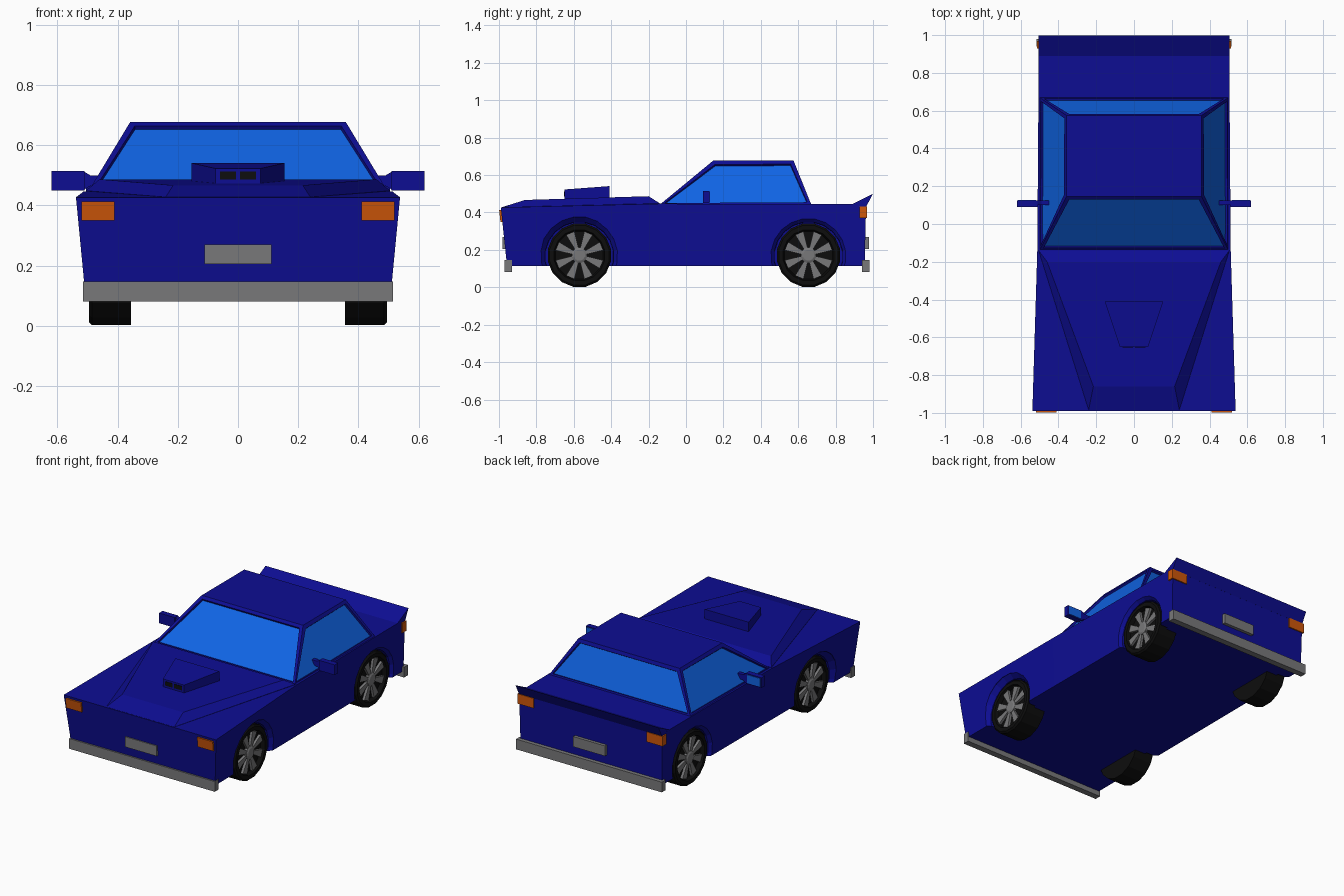
import bpy, bmesh, math
from mathutils import Vector

if "Cube" in bpy.data.objects:
    bpy.data.objects.remove(bpy.data.objects["Cube"])


def material(name, rgb):
    m = bpy.data.materials.new(name)
    m.diffuse_color = (*rgb, 1)
    m.use_nodes = True
    m.node_tree.nodes["Principled BSDF"].inputs["Base Color"].default_value = m.diffuse_color
    return m


BLUE = material("body_blue", (0.004, 0.004, 0.29))
GLASS = material("glass_blue", (0.005, 0.127, 0.78))
ORANGE = material("lamp_orange", (0.62, 0.095, 0.003))
GREY = material("trim_grey", (0.19, 0.19, 0.195))
BLACK = material("tyre_black", (0.004, 0.004, 0.004))


def finish(name, bm, *mats):
    bmesh.ops.recalc_face_normals(bm, faces=bm.faces)
    me = bpy.data.meshes.new(name)
    bm.to_mesh(me)
    bm.free()
    for m in mats:
        me.materials.append(m)
    ob = bpy.data.objects.new(name, me)
    bpy.context.collection.objects.link(ob)
    return ob


def skin(bm, rings):
    """Join rings of points into a closed solid."""
    vs = [[bm.verts.new(p) for p in r] for r in rings]
    n = len(vs[0])
    for a, b in zip(vs, vs[1:]):
        for i in range(n):
            j = (i + 1) % n
            bm.faces.new((a[i], a[j], b[j], b[i]))
    bm.faces.new(vs[0])
    bm.faces.new(vs[-1])


def solid(name, rings, *mats):
    bm = bmesh.new()
    skin(bm, rings)
    return finish(name, bm, *mats)


def box(name, x, y, z, mat):
    return solid(name, [[(x[0], y[0], h), (x[1], y[0], h), (x[1], y[1], h), (x[0], y[1], h)]
                        for h in z], mat)


def circle(x, y, z, r, n):
    return [(x, y + r * math.cos(math.tau * (i + .5) / n), z + r * math.sin(math.tau * (i + .5) / n))
            for i in range(n)]


WHEEL_Y = (-0.57, 0.655)

# lower body: cross sections of (y bottom, y top, half width bottom, half width top, z top)
sections = [(-0.957, -0.99, 0.508, 0.538, 0.427), (-0.14, -0.14, 0.505, 0.512, 0.447),
            (0.66, 0.66, 0.502, 0.506, 0.445), (0.955, 0.963, 0.50, 0.505, 0.445)]
body = solid("lower_body", [[(-wb, yb, 0.115), (wb, yb, 0.115), (wt, yt, zt), (-wt, yt, zt)]
                            for yb, yt, wb, wt, zt in sections], BLUE)

# wheel arches with a sloping lip
for y in WHEEL_Y:
    for s in (-1, 1):
        cutter = solid("arch_cutter", [circle(s * x, y, 0.165, r, 20) for x, r in
                                       ((0.43, 0.183), (0.485, 0.185), (0.515, 0.212), (0.6, 0.225))], BLUE)
        cutter.hide_render = True
        mod = body.modifiers.new("arch", 'BOOLEAN')
        mod.operation, mod.solver, mod.object = 'DIFFERENCE', 'EXACT', cutter
        bpy.context.view_layer.objects.active = body
        bpy.ops.object.modifier_apply(modifier=mod.name)
        bpy.data.objects.remove(cutter)

# raised bonnet panel
solid("bonnet", [[(-0.24, -0.975, 0.40), (0.24, -0.975, 0.40), (0.505, -0.14, 0.40), (-0.505, -0.14, 0.40)],
                 [(-0.24, -0.985, 0.428), (0.24, -0.985, 0.428), (0.505, -0.14, 0.449), (-0.505, -0.14, 0.449)],
                 [(-0.215, -0.86, 0.467), (0.215, -0.86, 0.467), (0.46, -0.20, 0.487), (-0.46, -0.20, 0.487)]],
      BLUE)

# bonnet scoop with two dark intakes
solid("bonnet_scoop", [[(-0.075, -0.65, 0.46), (0.075, -0.65, 0.46), (0.155, -0.41, 0.46), (-0.155, -0.41, 0.46)],
                       [(-0.075, -0.65, 0.523), (0.075, -0.65, 0.523), (0.155, -0.41, 0.541),
                        (-0.155, -0.41, 0.541)]], BLUE)
for s in (-1, 1):
    box("scoop_intake", sorted((s * 0.006, s * 0.06)), (-0.653, -0.645), (0.486, 0.512), BLACK)

# cabin with recessed windows on its four sloping sides
bm = bmesh.new()
skin(bm, [[(-0.50, -0.14, 0.442), (0.50, -0.14, 0.442), (0.50, 0.67, 0.442), (-0.50, 0.67, 0.442)],
          [(-0.358, 0.145, 0.677), (0.358, 0.145, 0.677), (0.358, 0.575, 0.677), (-0.358, 0.575, 0.677)]])
bmesh.ops.recalc_face_normals(bm, faces=bm.faces)
for f in [f for f in bm.faces if abs(f.normal.z) < 0.95]:
    bmesh.ops.inset_region(bm, faces=[f], thickness=0.026, depth=0)
    bmesh.ops.inset_region(bm, faces=[f], thickness=0.003, depth=-0.012)
    f.material_index = 1
finish("cabin", bm, BLUE, GLASS)

# tail spoiler wedge
solid("spoiler", [[(x, 0.885, 0.443), (x, 0.999, 0.5), (x, 0.963, 0.43), (x, 0.90, 0.43)]
                  for x in (-0.505, 0.505)], BLUE)

# bumpers and number plates
box("front_bumper", (-0.515, 0.515), (-0.97, -0.93), (0.082, 0.147), GREY)
box("rear_bumper", (-0.515, 0.515), (0.94, 0.98), (0.082, 0.147), GREY)
box("front_plate", (-0.112, 0.112), (-0.98, -0.955), (0.205, 0.27), GREY)
box("rear_plate", (-0.112, 0.112), (0.945, 0.978), (0.205, 0.27), GREY)

for s in (-1, 1):
    # lamps
    solid("front_lamp", [[(s * x, -0.96, z), (s * x, y - 0.011, z), (s * (x + 0.11), y - 0.011, z),
                          (s * (x + 0.11), -0.96, z)]
                         for x, y, z in ((0.41, -0.981, 0.35), (0.41, -0.988, 0.413))], ORANGE)
    box("tail_lamp", sorted((s * 0.40, s * 0.513)), (0.928, 0.969), (0.37, 0.433), ORANGE)

    # door mirror with stalk and glass
    solid("mirror_stalk", [[(s * x, 0.10, z0), (s * x, 0.125, z0), (s * x, 0.125, z1), (s * x, 0.10, z1)]
                           for x, z0, z1 in ((0.44, 0.47, 0.50), (0.49, 0.465, 0.50), (0.515, 0.45, 0.515))],
          BLUE)
    box("mirror_housing", sorted((s * 0.51, s * 0.62)), (0.09, 0.125), (0.45, 0.515), BLUE)
    box("mirror_glass", sorted((s * 0.52, s * 0.613)), (0.12, 0.128), (0.456, 0.509), GLASS)

    for y in WHEEL_Y:
        # tyre with dished outer side
        solid("tyre", [circle(s * x, y, 0.1715, r, 16) for x, r in
                       ((0.355, 0.172), (0.485, 0.172), (0.495, 0.162), (0.495, 0.138), (0.468, 0.130))], BLACK)
        # hub and eight flaring spokes
        bm = bmesh.new()
        skin(bm, [circle(s * x, y, 0.1715, r, 12) for x, r in ((0.46, 0.042), (0.486, 0.042), (0.492, 0.03))])
        for k in range(8):
            a = math.tau * (k + 0.5) / 8
            d, t = Vector((0, math.cos(a), math.sin(a))), Vector((0, -math.sin(a), math.cos(a)))
            c = Vector((0, y, 0.1715))
            skin(bm, [[c + d * r + t * w + Vector((s * x, 0, 0)) for r, w in
                       ((0.035, -0.010), (0.128, -0.024), (0.128, 0.024), (0.035, 0.010))]
                      for x in (0.462, 0.484)])
        finish("wheel_rim", bm, GREY)
